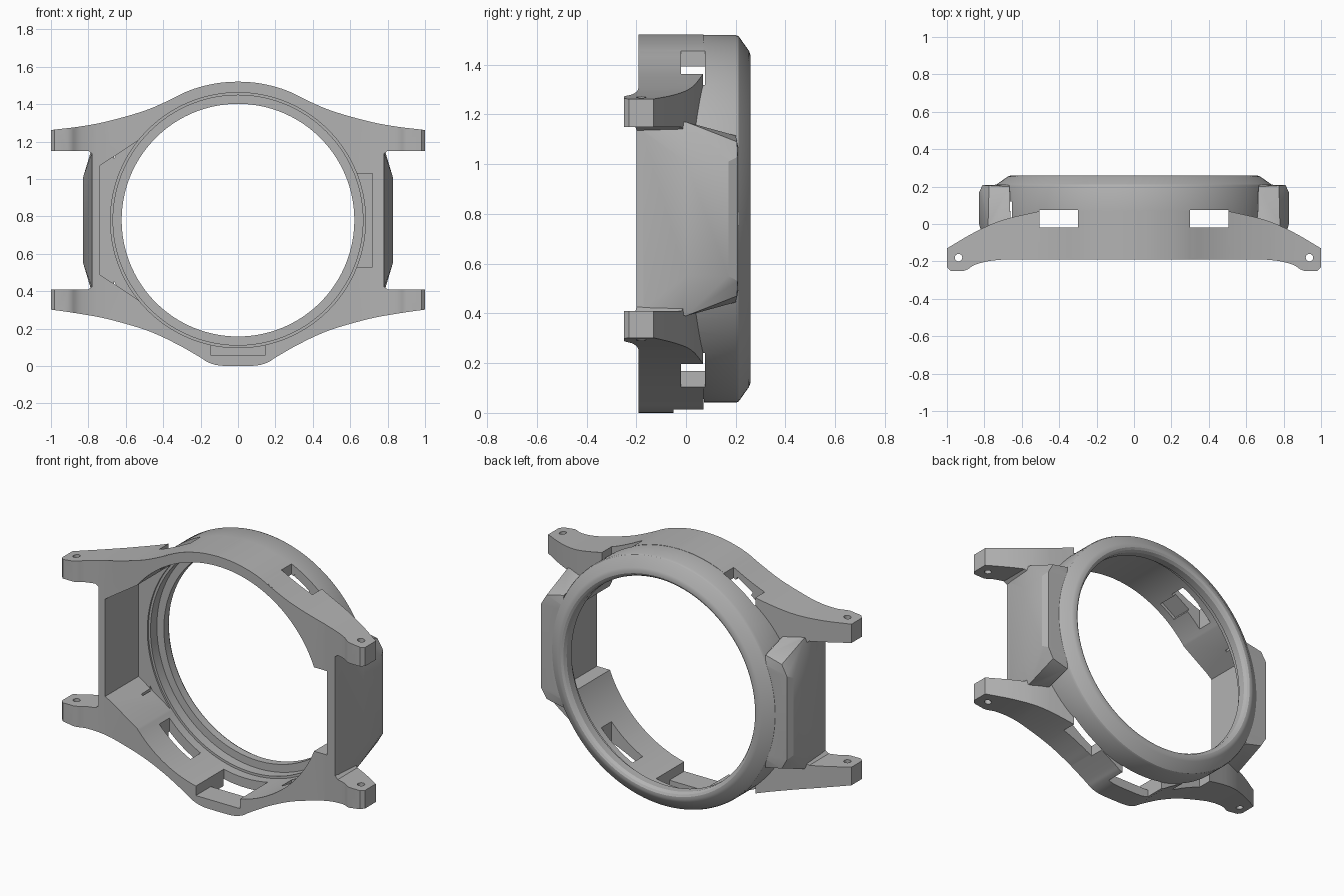
import bpy, bmesh, math
from mathutils import Vector, Matrix

old = bpy.data.objects.get("Cube")
if old:
    bpy.data.objects.remove(old)

MID = 0.78      # height of the ring axis
FRONT = -0.19   # front plane of the case

grey = bpy.data.materials.new("case grey")
grey.use_nodes = True
colour = (0.45, 0.45, 0.45, 1)
grey.diffuse_color = colour
grey.node_tree.nodes["Principled BSDF"].inputs["Base Color"].default_value = colour


def finish(name, bm):
    bmesh.ops.recalc_face_normals(bm, faces=bm.faces)
    mesh = bpy.data.meshes.new(name)
    bm.to_mesh(mesh)
    bm.free()
    mesh.materials.append(grey)
    ob = bpy.data.objects.new(name, mesh)
    bpy.context.collection.objects.link(ob)
    return ob


def prism(name, points, place, along):
    """Extrude a flat outline; place maps 2D to 3D."""
    bm = bmesh.new()
    face = bm.faces.new([bm.verts.new(place(a, b)) for a, b in points])
    new = bmesh.ops.extrude_face_region(bm, geom=[face])["geom"]
    verts = [v for v in new if isinstance(v, bmesh.types.BMVert)]
    bmesh.ops.translate(bm, verts=verts, vec=along)
    return finish(name, bm)


def lathe(name, profile):
    """Turn a (radius, y) profile around the ring axis."""
    bm = bmesh.new()
    verts = [bm.verts.new((r, y, MID)) for r, y in profile]
    edges = [bm.edges.new(pair) for pair in zip(verts, verts[1:])]
    bmesh.ops.spin(bm, geom=verts + edges, cent=(0, 0, MID), axis=(0, 1, 0),
                   angle=math.tau, steps=144, use_merge=True)
    bmesh.ops.remove_doubles(bm, verts=bm.verts, dist=1e-5)
    return finish(name, bm)


def box(name, lo, hi, turn=None):
    lo, hi = Vector(lo), Vector(hi)
    bm = bmesh.new()
    bmesh.ops.create_cube(bm, size=1, matrix=Matrix.Translation((lo + hi) / 2)
                          @ Matrix.Diagonal((*(hi - lo), 1)))
    if turn is not None:
        bm.transform(Matrix.Translation((0, 0, MID)) @ Matrix.Rotation(turn, 4, 'Y'))
    return finish(name, bm)


def combine(base, tool, operation):
    tool.hide_render = True
    mod = base.modifiers.new(operation, 'BOOLEAN')
    mod.operation, mod.solver, mod.object = operation, 'EXACT', tool
    bpy.context.view_layer.update()
    bpy.context.view_layer.objects.active = base
    bpy.ops.object.modifier_apply(modifier=mod.name)
    bpy.data.objects.remove(tool)


def smooth(points, steps=5):
    """Catmull-Rom curve through the points."""
    p = [Vector(q) for q in points]
    p = [2 * p[0] - p[1]] + p + [2 * p[-1] - p[-2]]
    out = []
    for a, b, c, d in zip(p, p[1:], p[2:], p[3:]):
        for i in range(steps):
            t = i / steps
            out.append(0.5 * (2 * b + (c - a) * t + (2 * a - 5 * b + 4 * c - d) * t * t
                              + (3 * b - a - 3 * c + d) * t ** 3))
    return [tuple(q) for q in out] + [tuple(p[-2])]


def mirrored(half):
    """Close a right-hand outline that starts and ends at x = 0."""
    return half + [(-x, v) for x, v in reversed(half[1:-1])]


# Front plate with four lugs: front outline cut to the curved depth profile
top = smooth([(0, 1.521), (.1, 1.514), (.2, 1.493), (.28, 1.465), (.36, 1.425),
              (.5, 1.365), (.7, 1.308), (.85, 1.28), (1, 1.262)])
bottom = smooth([(1, .302), (.85, .28), (.7, .252), (.5, .195), (.36, .135),
                 (.28, .092), (.2, .045), (.16, .02), (.1, .003), (0, 0)])
outline = mirrored(top + [(1, 1.15), (.8, 1.15), (.78, 1.135),
                          (.78, .425), (.8, .41), (1, .41)] + bottom)
case = prism("watch_case", outline, lambda x, z: (x, -.4, z), (0, .8, 0))
back_curve = smooth([(.5, .07), (.7, .022), (.85, -.043), (1, -.13)])
underside = [(1, -.23), (.98, -.25), (.91, -.25)] + smooth(
    [(.89, -.243), (.85, -.218), (.78, -.199), (.7, FRONT)])
depth = mirrored([(0, .07)] + back_curve + underside + [(0, FRONT)])
combine(case, prism("depth_profile", depth, lambda x, y: (x, y, -.5), (0, 0, 3)),
        'INTERSECT')

# Round bezel ring with chamfered back edge
combine(case, lathe("bezel_ring", [(0, -.185), (.739, -.185), (.739, .2), (.734, .212),
                                   (.676, .253), (.66, .259), (0, .259)]), 'UNION')

# Faceted side guards
for side in (1, -1):
    bm = bmesh.new()
    for x, y, dz in [(.66, -.18, .365), (.779, -.18, .365), (.66, 0, .39), (.78, 0, .39),
                     (.828, 0, .23), (.828, .17, .23), (.81, .208, .25), (.775, .205, .31),
                     (.665, .2, .335), (.665, .212, .28)]:
        for up in (1, -1):
            bm.verts.new((side * x, y, MID + up * dz))
    hull = bmesh.ops.convex_hull(bm, input=bm.verts)
    bmesh.ops.delete(bm, geom=list({v for v in hull["geom_interior"]
                                    if isinstance(v, bmesh.types.BMVert)}), context='VERTS')
    combine(case, finish("side_guard", bm), 'UNION')

# Stepped round cavity and lens opening
combine(case, lathe("cavity", [(0, -.5), (.682, -.5), (.682, .13), (.668, .13), (.668, .19),
                               (.622, .19), (.622, .235), (.632, .252), (.65, .262),
                               (.65, .4), (0, .4)]), 'DIFFERENCE')

# Inner side pockets
pocket = [(-.74, 1.07), (-.52, 1.215), (-.3, 1.1), (-.3, .45), (-.52, .345), (-.74, .49)]
combine(case, prism("bevelled_pocket", pocket, lambda x, z: (x, -.5, z), (0, .62, 0)),
        'DIFFERENCE')
combine(case, box("square_pocket", (.3, -.5, .53), (.72, .12, 1.03)), 'DIFFERENCE')

# Strap slots, clip recesses and pin holes
for side in (1, -1):
    x1, x2 = sorted((side * .3, side * .505))
    combine(case, box("wall_slot", (x1, -.02, -.5), (x2, .076, 2)), 'DIFFERENCE')
    for up in (1, -1):
        angle = math.atan2(side * .375, up * .59)
        combine(case, box("clip_recess", (-.06, -.14, .5), (.06, .08, .7), angle),
                'DIFFERENCE')
    bm = bmesh.new()
    bmesh.ops.create_cone(bm, cap_ends=True, segments=24, radius1=.02, radius2=.02, depth=3,
                          matrix=Matrix.Translation((side * .938, -.18, MID)))
    combine(case, finish("pin_hole", bm), 'DIFFERENCE')

# Bottom port: recess from the front and opening through the wall
combine(case, box("port_recess", (-.145, -.5, .057), (.145, -.04, .3)), 'DIFFERENCE')
combine(case, box("port_opening", (-.145, -.05, -.5), (.145, .073, .3)), 'DIFFERENCE')

# Smooth curved walls, sharp edges kept
bpy.ops.object.select_all(action='DESELECT')
case.select_set(True)
bpy.context.view_layer.objects.active = case
bpy.ops.object.shade_smooth_by_angle(angle=math.radians(25))
